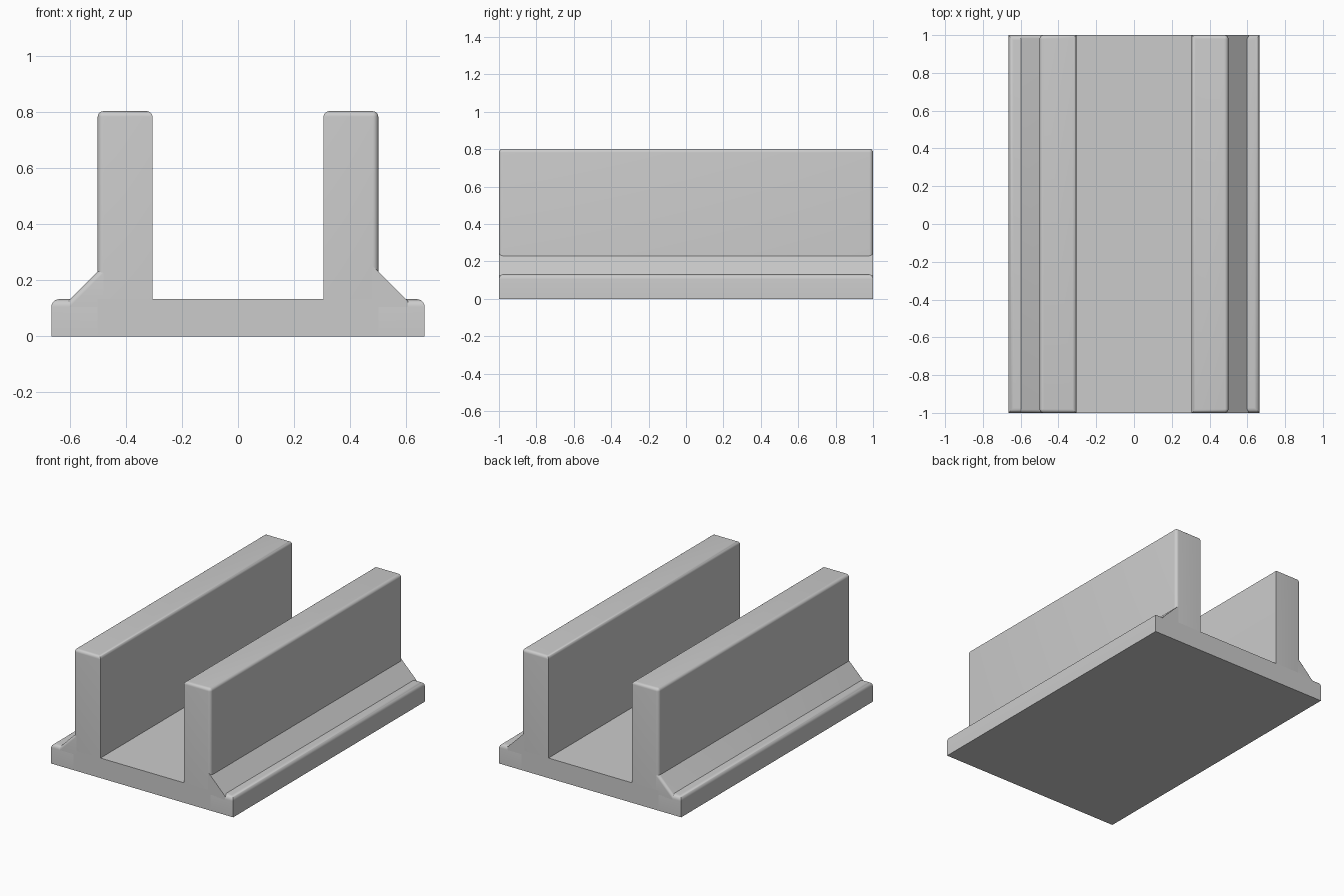
import bpy, bmesh

if "Cube" in bpy.data.objects:
    bpy.data.objects.remove(bpy.data.objects["Cube"])

grey = bpy.data.materials.new("plain grey")
grey.diffuse_color = (0.6, 0.6, 0.6, 1)
grey.use_nodes = True
grey.node_tree.nodes["Principled BSDF"].inputs["Base Color"].default_value = grey.diffuse_color


def make_prism(name, profile, bevels=()):
    """Extrude an x-z profile from y=-1 to y=1, then round chosen edges.
    bevels: list of (edge test, radius)."""
    bm = bmesh.new()
    front = bm.faces.new([bm.verts.new((x, -1, z)) for x, z in profile])
    ext = bmesh.ops.extrude_face_region(bm, geom=[front], use_keep_orig=True)
    new = [g for g in ext["geom"] if isinstance(g, bmesh.types.BMVert)]
    bmesh.ops.translate(bm, verts=new, vec=(0, 2, 0))
    bmesh.ops.recalc_face_normals(bm, faces=bm.faces)
    for test, radius in bevels:
        edges = [e for e in bm.edges if test(*(v.co for v in e.verts))]
        bmesh.ops.bevel(bm, geom=edges, offset=radius, offset_type='OFFSET',
                        segments=6, profile=0.5, affect='EDGES', clamp_overlap=True)
    bmesh.ops.recalc_face_normals(bm, faces=bm.faces)
    mesh = bpy.data.meshes.new(name)
    bm.to_mesh(mesh)
    bm.free()
    mesh.materials.append(grey)
    obj = bpy.data.objects.new(name, mesh)
    bpy.context.collection.objects.link(obj)
    bpy.ops.object.select_all(action='DESELECT')
    obj.select_set(True)
    bpy.context.view_layer.objects.active = obj
    bpy.ops.object.shade_smooth_by_angle(angle=0.6)
    return obj


def box(x0, x1, z0, z1):
    return [(x0, z0), (x1, z0), (x1, z1), (x0, z1)]


FLOOR, TOP = 0.132, 0.802

# channel floor
make_prism("channel_floor", box(-0.5, 0.5, 0, FLOOR))

for side, s in (("left", -1), ("right", 1)):
    # upright wall: rounded outer end corners, then rounded top rim
    def outer_corner(a, b, s=s):
        return abs(a.z - b.z) > 0.1 and a.x * s > 0.45 and b.x * s > 0.45

    def top_rim(a, b):
        return a.z > TOP - 0.001 and b.z > TOP - 0.001

    make_prism(side + "_wall", box(s * 0.305, s * 0.5, FLOOR, TOP),
               [(outer_corner, 0.02), (top_rim, 0.06)])

    # side flange with rounded outer and end edges on its top
    def flange_rim(a, b, s=s):
        high = a.z > FLOOR - 0.001 and b.z > FLOOR - 0.001
        return high and max(a.x * s, b.x * s) > 0.6

    make_prism(side + "_flange", box(s * 0.5, s * 0.665, 0, FLOOR),
               [(flange_rim, 0.027)])

    # sloping brace between flange and wall; the left one has softened ends
    def slope_end(a, b):
        return abs(a.y - b.y) < 0.01 and abs(a.x - b.x) > 0.05 and abs(a.z - b.z) > 0.05

    profile = [(s * 0.48, 0.25), (s * 0.605, 0.125), (s * 0.605, 0.1), (s * 0.48, 0.1)]
    make_prism(side + "_brace", profile, [(slope_end, 0.02)] if s < 0 else [])
